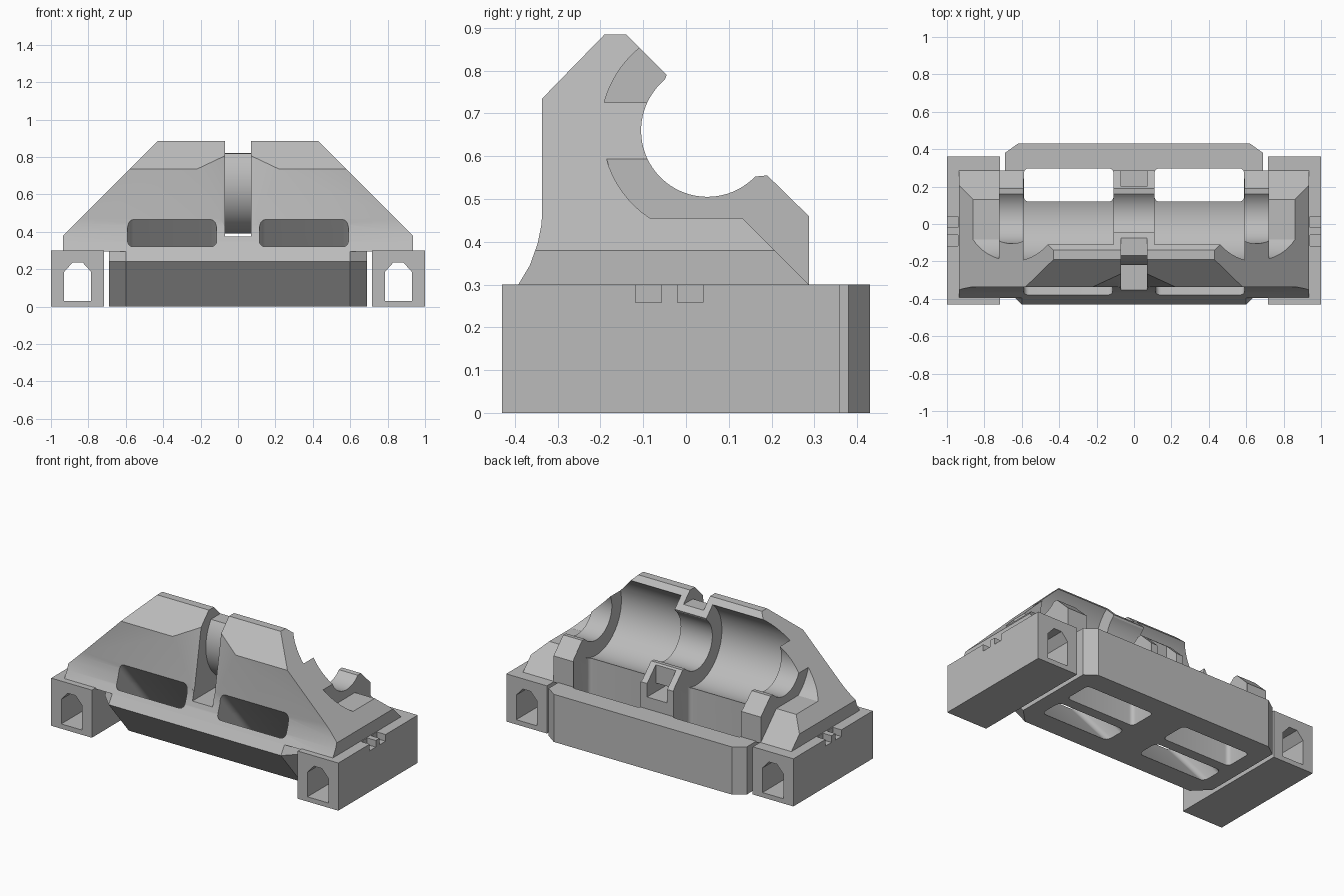
import bpy, bmesh, math
from mathutils import Vector

cube = bpy.data.objects.get("Cube")
if cube:
    bpy.data.objects.remove(cube, do_unlink=True)

grey = bpy.data.materials.new("plain grey")
grey.use_nodes = True
GREY = (0.5, 0.5, 0.5, 1)
grey.diffuse_color = GREY
grey.node_tree.nodes["Principled BSDF"].inputs["Base Color"].default_value = GREY

AXIS_Y, AXIS_Z = 0.05, 0.66   # bore centre line, running along x


def finish(name, bm):
    bmesh.ops.recalc_face_normals(bm, faces=bm.faces)
    mesh = bpy.data.meshes.new(name)
    bm.to_mesh(mesh)
    bm.free()
    mesh.materials.append(grey)
    ob = bpy.data.objects.new(name, mesh)
    bpy.context.collection.objects.link(ob)
    return ob


def prism(name, pts, a, b, axis="x", bevel=0.0):
    """Extrude a 2D outline from a to b; bevel rounds the long edges."""
    bm = bmesh.new()
    place = (lambda p, d: (d, p[0], p[1])) if axis == "x" else (lambda p, d: (p[0], d, p[1]))
    face = bm.faces.new([bm.verts.new(place(p, a)) for p in pts])
    ext = bmesh.ops.extrude_face_region(bm, geom=[face])["geom"]
    shift = Vector(place((0, 0), b - a))
    bmesh.ops.translate(bm, vec=shift, verts=[v for v in ext if isinstance(v, bmesh.types.BMVert)])
    bmesh.ops.recalc_face_normals(bm, faces=bm.faces)
    if bevel:
        edges = [e for e in bm.edges if e.calc_length() > 0.5]
        bmesh.ops.bevel(bm, geom=edges, offset=bevel, segments=5, profile=0.5, affect="EDGES")
    return finish(name, bm)


def hull(name, pts):
    bm = bmesh.new()
    for p in pts:
        bm.verts.new(p)
    bmesh.ops.convex_hull(bm, input=bm.verts)
    bmesh.ops.dissolve_limit(bm, angle_limit=0.01, verts=bm.verts, edges=bm.edges)
    return finish(name, bm)


def rect(u0, u1, v0, v1):
    return [(u0, v0), (u1, v0), (u1, v1), (u0, v1)]


def arc(r, start, end, n=40):
    angles = [math.radians(start + (end - start) * i / n) for i in range(n + 1)]
    return [(AXIS_Y + r * math.cos(t), AXIS_Z + r * math.sin(t)) for t in angles]


def cut(target, cutter):
    mod = target.modifiers.new("cut", "BOOLEAN")
    mod.operation, mod.solver, mod.object = "DIFFERENCE", "EXACT", cutter
    bpy.context.view_layer.objects.active = target
    bpy.ops.object.modifier_apply(modifier=mod.name)


def discard(cutter):
    bpy.data.objects.remove(cutter, do_unlink=True)


# Bearing body: side profile with flared foot and open bore
profile = [(0.287, 0.295), (-0.395, 0.295), (-0.365, 0.345), (-0.347, 0.395), (-0.338, 0.44),
           (-0.336, 0.47), (-0.336, 0.735), (-0.19, 0.885), (-0.14, 0.885), (-0.045, 0.79)]
profile += arc(0.155, 130, 316) + [(0.19, 0.555), (0.287, 0.46)]
body = prism("bearing_body", profile, -0.935, 0.935)

# Base block between the rails, with an undercut front
points = []
for s in (1, -1):
    points += [(s * 0.62, 0.43, 0), (s * 0.69, 0.38, 0), (s * 0.69, -0.14, 0), (s * 0.6, -0.23, 0),
               (s * 0.69, -0.34, 0.24), (s * 0.6, -0.43, 0.24), (s * 0.69, -0.3, 0.3),
               (s * 0.6, -0.39, 0.3), (s * 0.62, 0.43, 0.3), (s * 0.69, 0.38, 0.3)]
block = hull("base_block", points)

parts = [body, block]
for s, side in ((1, "left"), (-1, "right")):
    # End rail with an arched tunnel and two side notches
    rail = prism(side + "_rail", rect(-0.43, 0.36, 0, 0.3), s * 0.717, s * 1.0)
    parts.append(rail)
    tunnel = [(s * x, z) for x, z in ((0.785, 0.03), (0.93, 0.03), (0.93, 0.185),
                                      (0.885, 0.235), (0.83, 0.235), (0.785, 0.185))]
    rail_cutters = [prism("cutter", tunnel, -0.6, 0.6, "y")]
    for y in (-0.0875, 0.01):
        rail_cutters.append(prism("cutter", rect(y - 0.03, y + 0.03, 0.258, 0.4), s * 0.94, s * 1.1))
    for c in rail_cutters:
        cut(rail, c)
        discard(c)

    # Sloped ends, end pockets and rear slopes
    slope = [(s * x, z) for x, z in ((0.935, 0.38), (0.43, 0.885), (0.43, 1.2), (1.3, 1.2), (1.3, 0.38))]
    pocket = [(y, max(z, 0.455)) for y, z in arc(0.245, 90, 300)] + [(0.3, 0.455), (0.3, 1.0)]
    rear = [(0.08, 0.507), (0.287, 0.3), (0.6, 0.3), (0.6, 1), (0.08, 1)]
    body_cutters = [prism("cutter", slope, -1, 1, "y"),
                    prism("cutter", pocket, s * 0.722, s * 1.2),
                    prism("cutter", rear, s * 0.722, s * 1.2)]
    # Wide main bore
    body_cutters.append(prism("cutter", arc(0.25, 0, 360, 72)[:-1], s * 0.11, s * 0.59))
    # Tapered cheek beside the front groove
    body_cutters.append(hull("cutter", [(s * 0.22, -0.336, 0.735), (s * 0.06, -0.262, 0.812),
                                        (s * 0.06, -0.337, 0.4), (s * 0.05, -0.6, 0.75)]))
    for c in body_cutters:
        cut(body, c)
        discard(c)

    # Rear drain slot and slanted front window, both through the floor
    window = [(-0.45, 0.60), (0.08, -0.03), (-0.07, -0.03), (-0.45, 0.40)]
    for c in (prism("cutter", rect(0.12, 0.298, -0.2, 1.1), s * 0.11, s * 0.588, bevel=0.025),
              prism("cutter", window, s * 0.115, s * 0.59, bevel=0.03)):
        cut(body, c)
        cut(block, c)
        discard(c)

# Central groove running around the bearing shell
groove = [(-0.6, 0.375), (0.5, 0.375), (0.5, 0.8), (0.2, 0.8), (0.2, 0.43)]
groove += arc(0.27, 295, 144) + [(-0.08, 0.82), (0.0, 0.82), (0.0, 1.1), (-0.6, 1.1)]
c = prism("cutter", groove, -0.07, 0.07)
cut(body, c)
discard(c)

# Smooth curved surfaces, sharp edges elsewhere
bpy.ops.object.select_all(action="DESELECT")
for ob in parts:
    ob.select_set(True)
bpy.context.view_layer.objects.active = body
bpy.ops.object.shade_smooth_by_angle(angle=math.radians(25))
